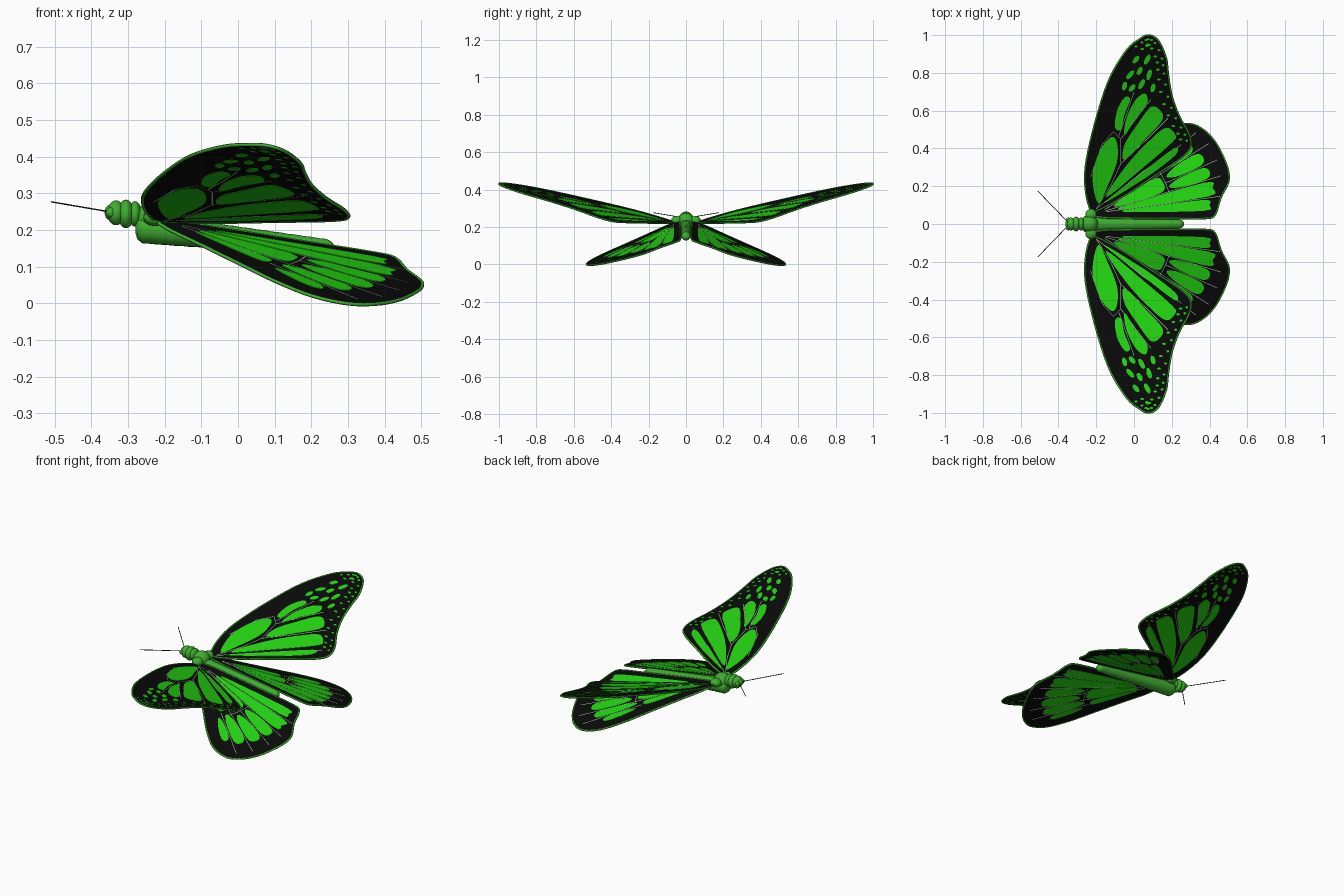
import bpy, bmesh
from math import sin, cos, pi, radians, hypot
from mathutils import Vector

cube = bpy.data.objects.get("Cube")
if cube:
    bpy.data.objects.remove(cube, do_unlink=True)


def material(name, r, g, b):
    m = bpy.data.materials.new(name)
    m.use_nodes = True
    m.diffuse_color = (r, g, b, 1)
    bsdf = m.node_tree.nodes["Principled BSDF"]
    bsdf.inputs["Base Color"].default_value = (r, g, b, 1)
    bsdf.inputs["Roughness"].default_value = 0.6
    return m


BODY = material("body green", 0.05, 0.42, 0.03)
BRIGHT = material("bright green", 0.017, 0.66, 0.006)
BLACK = material("black", 0.003, 0.003, 0.003)
PALE = material("pale vein", 0.5, 0.62, 0.5)
DARK = material("dark green", 0.01, 0.07, 0.01)


def finish(name, bm, mat, smooth=False):
    bmesh.ops.recalc_face_normals(bm, faces=bm.faces)
    mesh = bpy.data.meshes.new(name)
    bm.to_mesh(mesh)
    bm.free()
    mesh.materials.append(mat)
    ob = bpy.data.objects.new(name, mesh)
    bpy.context.collection.objects.link(ob)
    if smooth:
        for p in mesh.polygons:
            p.use_smooth = True
    return ob


def rounded(points, steps=4):
    """Closed smooth loop through the points."""
    pts = [Vector(p) for p in points]
    n, out = len(pts), []
    for i in range(n):
        a, b, c, d = (pts[(i + k - 1) % n] for k in range(4))
        for s in range(steps):
            t = s / steps
            out.append(b + (c - a) * t / 2 + (a - b * 2.5 + c * 2 - d / 2) * t * t
                       + (b * 3 - c * 3 + d - a) * t ** 3 / 2)
    return out


def plates(name, loops, place, half, mat):
    """Thin slabs lying in the wing plane."""
    bm = bmesh.new()
    for loop in loops:
        low, high = ([bm.verts.new(place(p) + Vector((0, 0, h))) for p in loop]
                     for h in (-half, half))
        bm.faces.new(low)
        bm.faces.new(high)
        for i in range(len(loop)):
            j = (i + 1) % len(loop)
            bm.faces.new((low[i], low[j], high[j], high[i]))
    return finish(name, bm, mat)


def tubes(name, paths, radius, mat, closed=False):
    curve = bpy.data.curves.new(name, "CURVE")
    curve.dimensions = "3D"
    curve.bevel_depth = radius
    curve.bevel_resolution = 1
    curve.use_fill_caps = True
    for path in paths:
        spline = curve.splines.new("POLY")
        spline.points.add(len(path) - 1)
        for point, co in zip(spline.points, path):
            point.co = (*co, 1)
        spline.use_cyclic_u = closed
    curve.materials.append(mat)
    ob = bpy.data.objects.new(name, curve)
    bpy.context.collection.objects.link(ob)
    bpy.ops.object.select_all(action="DESELECT")
    ob.select_set(True)
    bpy.context.view_layer.objects.active = ob
    bpy.ops.object.convert(target="MESH")


def lathe(name, stations, mat, sides=24):
    """Round body along x from stations of (x, centre z, radius)."""
    bm = bmesh.new()
    rings = [[bm.verts.new((x, r * cos(2 * pi * k / sides), z + r * sin(2 * pi * k / sides)))
              for k in range(sides)] for x, z, r in stations]
    for a, b in zip(rings, rings[1:]):
        for k in range(sides):
            j = (k + 1) % sides
            bm.faces.new((a[k], a[j], b[j], b[k]))
    bm.faces.new(rings[0])
    bm.faces.new(rings[-1])
    return finish(name, bm, mat, True)


def ball(name, centre, size, mat):
    bm = bmesh.new()
    bmesh.ops.create_uvsphere(bm, u_segments=24, v_segments=14, radius=1)
    bmesh.ops.scale(bm, vec=size, verts=bm.verts)
    bmesh.ops.translate(bm, vec=centre, verts=bm.verts)
    return finish(name, bm, mat, True)


def ellipse(x, y, length, width, angle):
    u = Vector((cos(angle), sin(angle)))
    v = Vector((-u.y, u.x))
    return [Vector((x, y)) + u * length * cos(t * pi / 6) + v * width * sin(t * pi / 6)
            for t in range(12)]


# Abdomen with a rounded tail, slightly ringed
abdomen = [(-0.28, 0.205, 0.012), (-0.275, 0.205, 0.03)]
for i in range(25):
    t = i / 24
    ring = 0.001 * (i % 2)
    abdomen.append((-0.26 + 0.5 * t, 0.205 - 0.053 * t, 0.042 - 0.018 * t - ring))
abdomen += [(0.255, 0.15, 0.019), (0.264, 0.149, 0.008)]
lathe("abdomen", abdomen, BODY)

# Head and thorax segments
for name, x, z, length, r in (("snout", -0.352, 0.248, 0.012, 0.02),
                              ("head", -0.333, 0.247, 0.024, 0.034),
                              ("neck", -0.306, 0.244, 0.022, 0.039),
                              ("collar", -0.281, 0.244, 0.018, 0.035),
                              ("thorax", -0.235, 0.232, 0.045, 0.044)):
    ball(name, (x, 0, z), (length, r, r), BODY)

# Wing outlines and forewing cells, in hundredths of a unit
FORE = [(-20, 7), (-24, 10), (-26, 22), (-25, 35), (-20, 56), (-13, 77), (-4, 92), (3, 98),
        (8, 100), (13, 97), (17, 88), (18, 80), (20, 68), (24, 57), (29, 48), (30, 41),
        (25, 35), (10, 25), (-5, 15)]
HIND = [(-20, 4), (0, 3), (20, 3), (38, 3), (43, 5), (46, 14), (50, 22), (50, 28), (48, 34),
        (44, 42), (38, 49), (30, 53), (20, 51), (10, 43), (0, 32), (-10, 21), (-20, 10)]
CELLS = [[(-19, 11), (-22, 25), (-18, 39), (-12, 46), (-9, 43), (-9, 33), (-14, 20)],
         [(-16, 11), (4, 23), (18, 33), (23, 38), (21, 40), (4, 27)],
         [(-15, 14), (5, 30), (20, 43), (22, 47), (17, 51), (8, 44), (-4, 31)],
         [(-5, 34), (7, 46), (15, 55), (14, 60), (9, 62), (2, 53), (-5, 42)],
         [(-5, 47), (1, 56), (7, 64), (6, 69), (1, 66), (-4, 56)],
         [(-10, 51), (-7, 50), (-5, 58), (-2, 66), (-5, 67), (-9, 60)]]
VEINS = [[(-20, 8), (-12, 21), (-7, 32), (-7, 45), (-11, 49), (-17, 42), (-23, 25)],
         [(-20, 8), (5, 28), (25, 42)], [(-7, 32), (7, 45), (18, 56)],
         [(-7, 45), (2, 57), (9, 66)], [(-8, 47), (-4, 58), (0, 70)]]
SPOTS = [(-1, 72), (4, 74), (-5, 73), (-2, 79), (3, 81), (8, 79), (1, 87), (7, 87), (10, 72)]


def unit(points):
    return [Vector(p) / 100 for p in points]


fore_edge, hind_edge = rounded(unit(FORE)), rounded(unit(HIND))
fore_cells = [rounded(unit(c)) for c in CELLS]
for i, p in enumerate(unit(SPOTS)):
    fore_cells.append(ellipse(p.x, p.y, 0.024 + 0.006 * (i % 2), 0.013, radians(50 + 12 * (i % 3))))

# Two rows of dots that follow the outer margin of the forewing
margin = fore_edge[26:60]
middle = Vector((0, 0.6))
for row, inset in enumerate((0.022, 0.052)):
    for i in range(row, len(margin) - 1, 2):
        side = (margin[i + 1] - margin[i]).normalized()
        p = margin[i] + Vector((side.y, -side.x)) * inset
        fore_cells.append(ellipse(p.x, p.y, 0.008 + 0.002 * row, 0.006, 0))


# Hindwing cells are wedges fanning out from the wing root
def fan(angle, r):
    return Vector((-0.18 + r * cos(radians(angle)), 0.06 + r * sin(radians(angle))))


def wedge(a, b, r0, r1):
    mid, half = (a + b) / 2, (b - a) / 2
    return rounded([fan(mid, r0), fan(mid - half, r0 + 0.06), fan(mid - half, r1 - 0.03),
                    fan(mid, r1), fan(mid + half, r1 - 0.03), fan(mid + half, r0 + 0.06)])


hind_cells = [wedge(*w) for w in ((1, 7, 0.12, 0.58), (8.5, 16, 0.1, 0.61), (18, 32, 0.08, 0.37),
                                  (17.5, 23.5, 0.39, 0.62), (25, 31.5, 0.4, 0.62),
                                  (33, 39, 0.37, 0.6), (40.5, 45, 0.38, 0.56),
                                  (34, 42, 0.08, 0.34))]
hind_veins = [[fan(a, r0), fan(a, r1)] for a, r0, r1 in
              ((7.7, 0.03, 0.64), (16.9, 0.03, 0.67), (24.2, 0.38, 0.68), (32.4, 0.03, 0.68),
               (39.8, 0.35, 0.66))]
hind_veins.append([fan(a, 0.38) for a in range(17, 40, 3)])


def fore_z(x, y):
    return 0.23 - 0.164 * (x + 0.22) + 0.271 * (y - 0.08)


def hind_z(x, y):
    return 0.22 - 0.16 * (x + 0.2) - 0.3 * (y - 0.06)


# Both pairs of wings, antennae, eyes and wing hinges
for label, side in (("back", 1), ("front", -1)):
    for wing, height, edge, cells, veins in (
            ("forewing", fore_z, fore_edge, fore_cells, [unit(v) for v in VEINS]),
            ("hindwing", hind_z, hind_edge, hind_cells, hind_veins)):
        def place(p):
            return Vector((p.x, p.y * side, height(p.x, p.y)))
        name = label + "_" + wing
        plates(name, [edge], place, 0.0025, BLACK)
        plates(name + "_cells", cells, place, 0.004, BRIGHT)
        tubes(name + "_veins", [[place(p) for p in v] for v in veins], 0.0035, PALE)
        tubes(name + "_rim", [[place(p) for p in edge]], 0.005, BODY, True)
    tubes(label + "_antenna", [[(-0.352, 0.012 * side, 0.25), (-0.51, 0.175 * side, 0.277)]],
          0.002, DARK)
    ball(label + "_eye", (-0.348, 0.022 * side, 0.248), (0.012, 0.012, 0.014), BODY)
    ball(label + "_wing_hinge", (-0.228, 0.05 * side, 0.235), (0.03, 0.03, 0.024), BODY)
